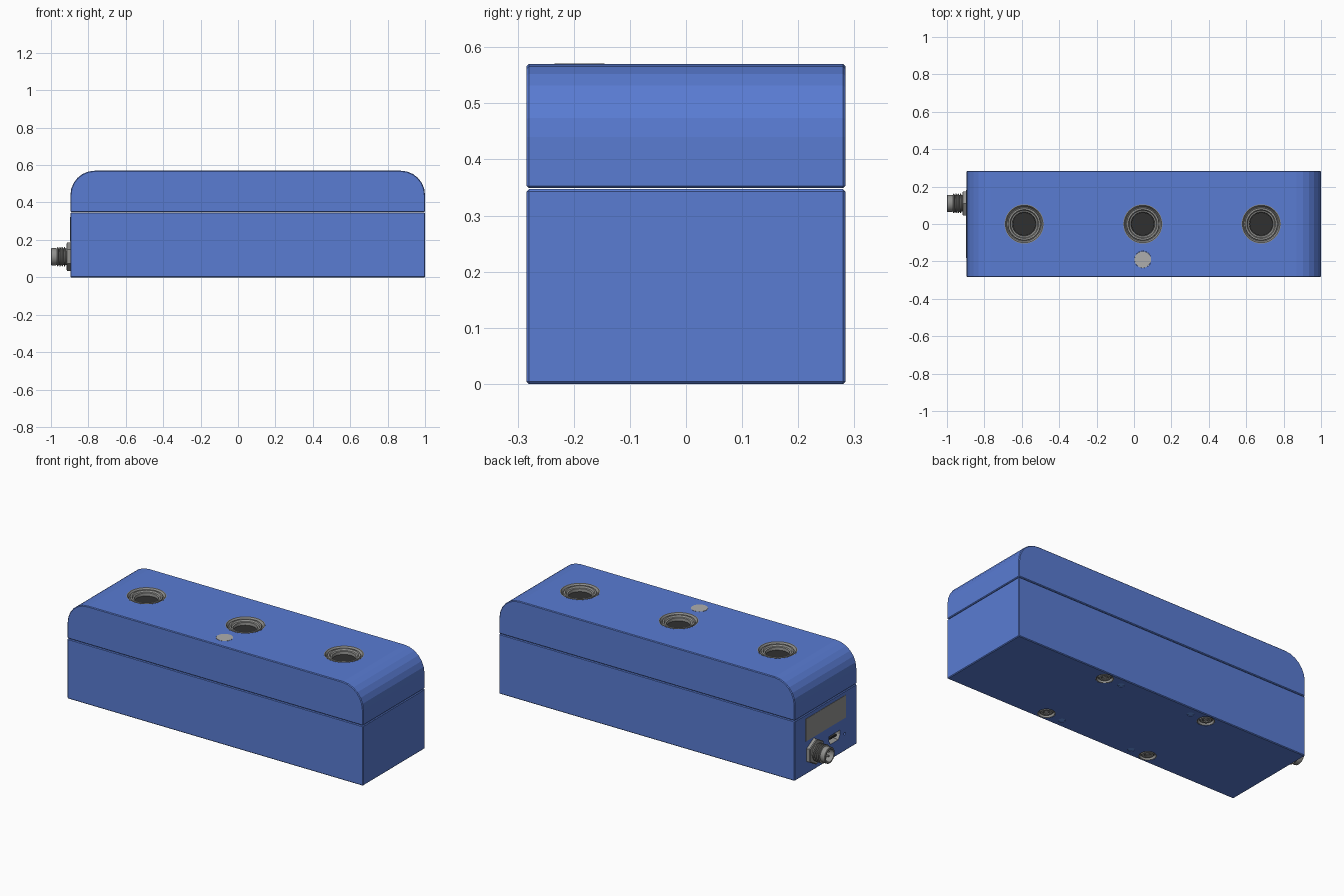
import bpy, bmesh
from math import sin, cos, pi, radians
from mathutils import Matrix, Vector

if "Cube" in bpy.data.objects:
    bpy.data.objects.remove(bpy.data.objects["Cube"])

LEFT, RIGHT, HALF, TOP, MID = -0.896, 1.0, 0.284, 0.57, 0.052


def material(name, rgb):
    m = bpy.data.materials.new(name)
    m.diffuse_color = (*rgb, 1)
    m.use_nodes = True
    m.node_tree.nodes["Principled BSDF"].inputs["Base Color"].default_value = m.diffuse_color
    return m


BLUE = material("blue", (0.1, 0.2, 0.65))
LIGHT_BLUE = material("light_blue", (0.14, 0.32, 0.85))
DARK = material("dark", (0.03, 0.03, 0.03))
METAL = material("metal", (0.3, 0.3, 0.29))
PALE = material("pale_grey", (0.42, 0.42, 0.42))

FACING = {"up": Matrix(), "down": Matrix.Rotation(pi, 4, 'X'),
          "left": Matrix.Rotation(-pi / 2, 4, 'Y')}


def finish(name, bm, mat, smooth=False):
    bmesh.ops.recalc_face_normals(bm, faces=bm.faces)
    me = bpy.data.meshes.new(name)
    bm.to_mesh(me)
    bm.free()
    ob = bpy.data.objects.new(name, me)
    bpy.context.collection.objects.link(ob)
    if mat:
        me.materials.append(mat)
    if smooth:
        select(ob)
        bpy.ops.object.shade_smooth_by_angle(angle=radians(30))
    return ob


def select(ob):
    bpy.ops.object.select_all(action='DESELECT')
    ob.select_set(True)
    bpy.context.view_layer.objects.active = ob


def lathe(name, profile, loc, facing="up", mat=None, seg=32):
    """Closed solid of revolution; profile is (radius, height) points."""
    bm = bmesh.new()
    rings = [[bm.verts.new((r * cos(2 * pi * i / seg), r * sin(2 * pi * i / seg), h))
              for i in range(seg)] if r else [bm.verts.new((0, 0, h))] for r, h in profile]
    for a, b in zip(rings, rings[1:]):
        for i in range(seg):
            j = (i + 1) % seg
            quad = [a[i % len(a)], a[j % len(a)], b[j % len(b)], b[i % len(b)]]
            bm.faces.new(list(dict.fromkeys(quad)))
    bm.transform(Matrix.Translation(loc) @ FACING[facing])
    return finish(name, bm, mat, seg > 8)


def disc(name, r, low, high, loc, facing="up", mat=None, seg=32):
    return lathe(name, [(0, low), (r, low), (r, high), (0, high)], loc, facing, mat, seg)


def prism(name, points, direction, mat=None, recess=None):
    """Extruded outline; recess = (rim, depth) hollows the starting face."""
    bm = bmesh.new()
    face = bm.faces.new([bm.verts.new(p) for p in points])
    out = bmesh.ops.extrude_face_region(bm, geom=[face], use_keep_orig=True)
    bmesh.ops.translate(bm, vec=direction, verts=[g for g in out["geom"] if isinstance(g, bmesh.types.BMVert)])
    bmesh.ops.recalc_face_normals(bm, faces=bm.faces)
    if recess:
        bmesh.ops.inset_region(bm, faces=[face], thickness=recess[0])
        bmesh.ops.translate(bm, vec=Vector(direction).normalized() * recess[1], verts=face.verts)
    return finish(name, bm, mat)


def apply_bevel(ob, width):
    select(ob)
    m = ob.modifiers.new("bevel", 'BEVEL')
    m.width, m.segments, m.limit_method, m.angle_limit = width, 1, 'ANGLE', radians(40)
    bpy.ops.object.modifier_apply(modifier=m.name)


def cut(ob, cutters):
    for c in cutters:
        c.hide_render = True
        select(ob)
        m = ob.modifiers.new("cut", 'BOOLEAN')
        m.operation, m.solver, m.object = 'DIFFERENCE', 'EXACT', c
        bpy.ops.object.modifier_apply(modifier=m.name)
        bpy.data.objects.remove(c)


# Housing: plain base and a cover with rounded ends
R = 0.13
arc = [radians(15 * i) for i in range(7)]
cover_outline = [(LEFT, 0.349), (RIGHT, 0.349)]
cover_outline += [(RIGHT - R + R * cos(a), TOP - R + R * sin(a)) for a in arc]
cover_outline += [(LEFT + R - R * sin(a), TOP - R + R * cos(a)) for a in arc]
base_outline = [(LEFT, 0), (RIGHT, 0), (RIGHT, 0.347), (LEFT, 0.347)]
cover = prism("cover", [(x, -HALF, z) for x, z in cover_outline], (0, 2 * HALF, 0), BLUE)
base = prism("base", [(x, -HALF, z) for x, z in base_outline], (0, 2 * HALF, 0), BLUE)
for part in (cover, base):
    apply_bevel(part, 0.004)

# Three round sensor sockets and a status button on top
SOCKETS = [-0.587, 0.047, 0.68]
BUTTON = (0.047, -0.19, TOP)
cut(cover, [disc("cutter", 0.104, -0.06, 0.05, (x, 0, TOP)) for x in SOCKETS]
    + [disc("cutter", 0.045, -0.02, 0.05, BUTTON)])
for i, x in enumerate(SOCKETS):
    lathe(f"socket_ring_{i + 1}",
          [(0, -0.065), (0.105, -0.065), (0.105, 0.0005), (0.1, 0.0005), (0.092, -0.014),
           (0.088, -0.014), (0.086, -0.004), (0.077, -0.004), (0.072, -0.012),
           (0.064, -0.014), (0.062, -0.045), (0, -0.045)], (x, 0, TOP), "up", METAL, 40)
    disc(f"socket_window_{i + 1}", 0.0615, -0.046, -0.03, (x, 0, TOP), "up", DARK, 40)
disc("status_button", 0.0445, -0.02, 0.001, BUTTON, "up", PALE)

# Four screws and four small plugs underneath
screws = [(MID + s * 0.335, t * 0.23, 0) for s in (-1, 1) for t in (-1, 1)]
plugs = [(MID + s * 0.23, t * 0.234, 0) for s in (-1, 1) for t in (-1, 1)]
cut(base, [disc("cutter", 0.047, -0.06, 0.05, p, "down") for p in screws]
    + [disc("cutter", 0.018, -0.03, 0.05, p, "down", seg=20) for p in plugs])
for i, (s, p) in enumerate(zip(screws, plugs)):
    lathe(f"screw_{i + 1}",
          [(0, -0.061), (0.0475, -0.061), (0.0475, -0.001), (0.043, -0.001), (0.039, -0.014),
           (0.033, -0.014), (0.03, -0.005), (0.017, -0.005), (0.017, -0.01), (0, -0.01)],
          s, "down", METAL)
    disc(f"screw_drive_{i + 1}", 0.012, -0.012, -0.006, s, "down", PALE, 6)
    disc(f"plug_{i + 1}", 0.018, -0.031, -0.003, p, "down", LIGHT_BLUE, 20)

# Left end: data port and pinhole
PY, PZ = -0.08, 0.113
port = [(LEFT, PY + y, PZ + z) for y, z in
        [(-0.052, 0.025), (0.052, 0.025), (0.052, 0.0), (0.036, -0.025), (-0.036, -0.025), (-0.052, 0.0)]]
cut(base, [prism("cutter", [(x - 0.02, y, z) for x, y, z in port], (0.07, 0, 0)),
           disc("cutter", 0.008, -0.03, 0.02, (LEFT, -0.174, 0.1), "left", seg=16)])
prism("port_shell", [(x + 0.001, y, z) for x, y, z in port], (0.05, 0, 0), METAL, (0.006, 0.04))
prism("port_tongue", [(LEFT + 0.008, PY + y, PZ + z) for y, z in
                      [(-0.03, 0.008), (0.03, 0.008), (0.03, -0.003), (-0.03, -0.003)]],
      (0.04, 0, 0), DARK)

# Blank plate above the port
prism("plate", [(LEFT - 0.002, y, z) for y, z in
                [(-0.183, 0.192), (0.183, 0.192), (0.183, 0.322), (-0.183, 0.322)]],
      (0.004, 0, 0), METAL)

# Threaded cable connector with hex nut and contact pins
CON = (LEFT, 0.11, 0.11)
lathe("connector_nut", [(0, -0.01), (0.075, -0.01), (0.075, 0.017), (0.07, 0.021), (0, 0.021)],
      CON, "left", METAL, 6)
barrel = [(0, 0), (0.044, 0), (0.044, 0.026)]
for k in range(4):
    h = 0.028 + k * 0.012
    barrel += [(0.052, h + 0.002), (0.052, h + 0.006), (0.044, h + 0.008), (0.044, h + 0.01)]
barrel += [(0.046, 0.078), (0.046, 0.101), (0.043, 0.104), (0.036, 0.104), (0.035, 0.05), (0, 0.05)]
lathe("connector_barrel", barrel, CON, "left", METAL)
for i in range(4):
    a = pi / 4 + i * pi / 2
    disc(f"connector_pin_{i + 1}", 0.005, 0.045, 0.088,
         (LEFT, CON[1] + 0.018 * cos(a), CON[2] + 0.018 * sin(a)), "left", PALE, 12)
